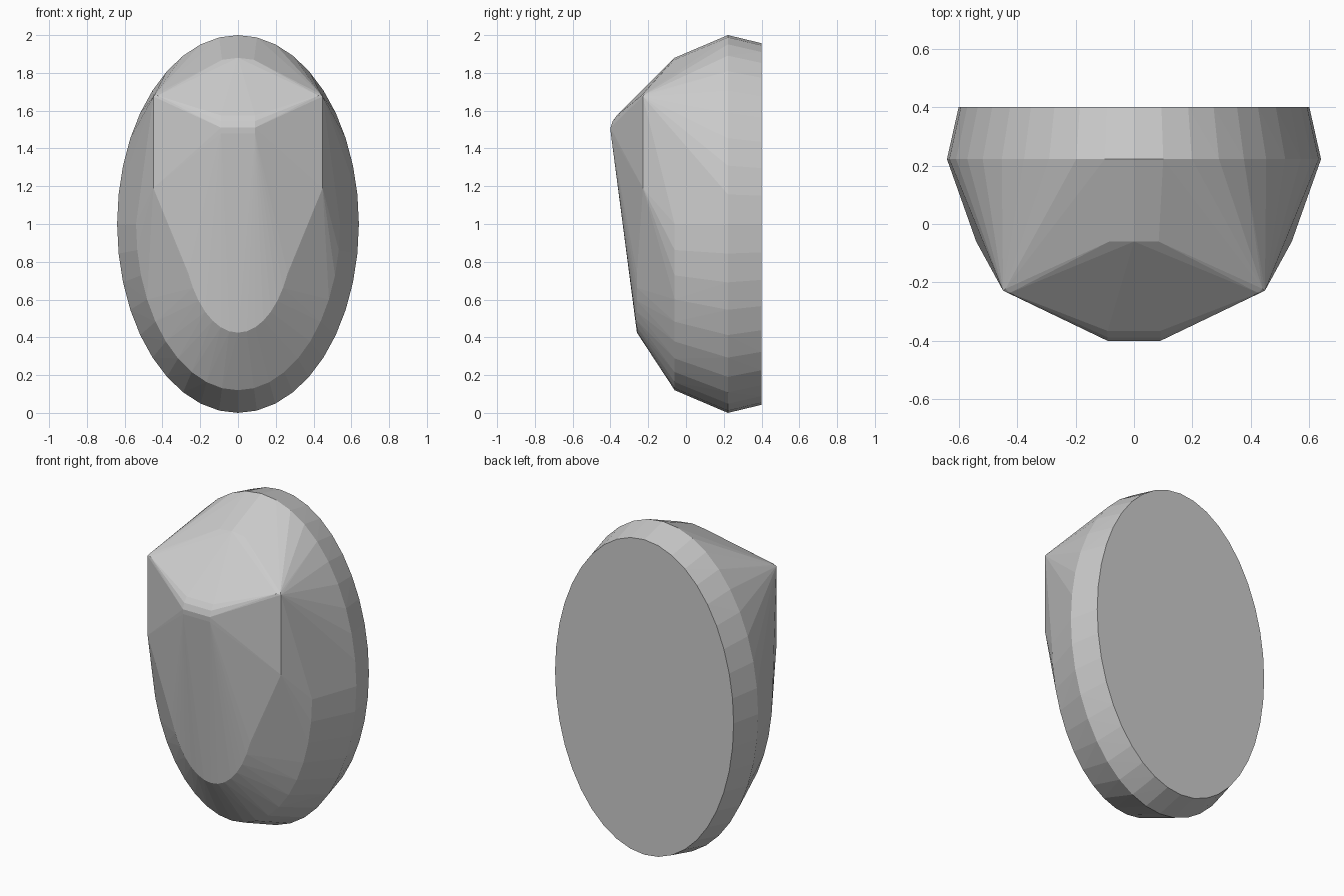
import bpy, bmesh
from math import sin, cos, tau

if "Cube" in bpy.data.objects:
    bpy.data.objects.remove(bpy.data.objects["Cube"])

SIDES = 40
bm = bmesh.new()

# stacked oval rings from the flat back to the front: y, half width, half height
RINGS = [(0.40, 0.60, 0.957), (0.222, 0.64, 1.0), (-0.06, 0.54, 0.88), (-0.26, 0.295, 0.575)]
for y, rx, rz in RINGS:
    for i in range(SIDES):
        a = tau * i / SIDES
        bm.verts.new((rx * sin(a), y, 1 - rz * cos(a)))

# rounded brow and the two side corners, mirrored
BROW = [(0.09, -0.398, 1.48), (0.09, -0.40, 1.51), (0.09, -0.388, 1.545), (0.09, -0.366, 1.575)]
CORNERS = [(0.448, -0.228, 1.19), (0.448, -0.228, 1.675), (0.44, -0.222, 1.685), (0.425, -0.236, 1.68)]
for x, y, z in BROW + CORNERS:
    for side in (-1, 1):
        bm.verts.new((side * x, y, z))

# faceted skin around all of it
hull = bmesh.ops.convex_hull(bm, input=bm.verts[:])
loose = {g for g in hull["geom_interior"] + hull["geom_unused"] if isinstance(g, bmesh.types.BMVert)}
bmesh.ops.delete(bm, geom=list(loose), context='VERTS')
bmesh.ops.dissolve_limit(bm, angle_limit=0.005, verts=bm.verts[:], edges=bm.edges[:])
bmesh.ops.recalc_face_normals(bm, faces=bm.faces[:])

mesh = bpy.data.meshes.new("faceted_shell")
bm.to_mesh(mesh)
bm.free()
bpy.context.collection.objects.link(bpy.data.objects.new("faceted_shell", mesh))
